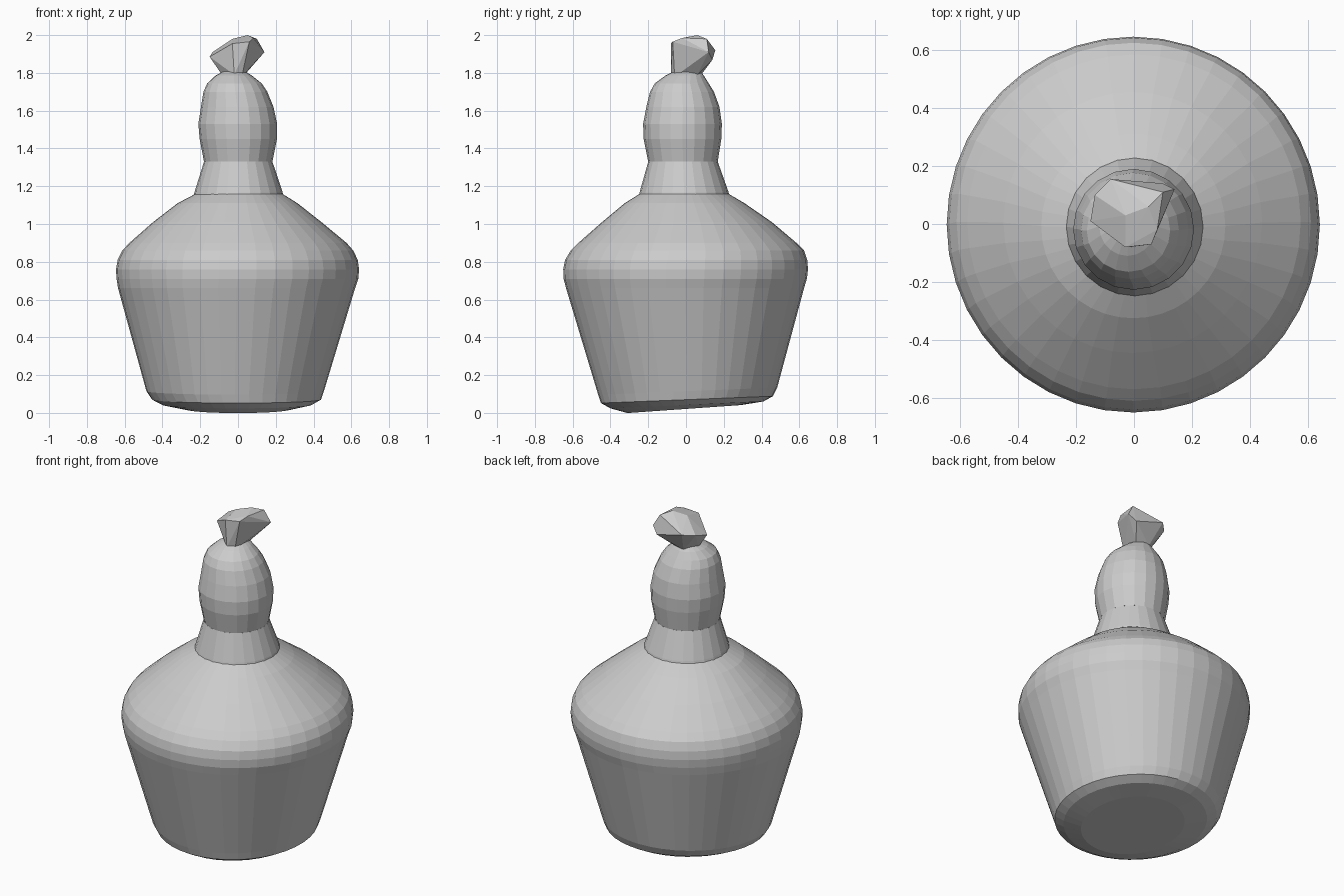
import bpy, bmesh
from math import sin, cos, pi


def loft(name, rings, sides):
    """Skin a stack of slightly irregular rings: (z, x0, x1, y0, y1, tilt)."""
    bm = bmesh.new()
    loops = []
    for z, x0, x1, y0, y1, tilt in rings:
        loop = []
        for i in range(sides):
            a = 2 * pi * i / sides
            x = (x0 + x1) / 2 + (x1 - x0) / 2 * cos(a)
            y = (y0 + y1) / 2 + (y1 - y0) / 2 * sin(a)
            loop.append(bm.verts.new((x, y, z + tilt * y)))
        loops.append(loop)
    for low, high in zip(loops, loops[1:]):
        for i in range(sides):
            j = (i + 1) % sides
            bm.faces.new((low[i], low[j], high[j], high[i]))
    bm.faces.new(loops[0][::-1])
    bm.faces.new(loops[-1])
    return finish(name, bm)


def finish(name, bm):
    bmesh.ops.recalc_face_normals(bm, faces=bm.faces)
    mesh = bpy.data.meshes.new(name)
    bm.to_mesh(mesh)
    bm.free()
    obj = bpy.data.objects.new(name, mesh)
    bpy.context.collection.objects.link(obj)
    return obj


# Bottle body, with a slanted worn base
loft("body", [
    (0.021, -0.28, 0.28, -0.31, 0.29, 0.07),
    (0.042, -0.40, 0.39, -0.40, 0.41, 0.045),
    (0.070, -0.455, 0.44, -0.45, 0.46, 0.04),
    (0.115, -0.485, 0.455, -0.465, 0.483, 0.04),
    (0.66, -0.635, 0.62, -0.635, 0.625, 0),
    (0.71, -0.643, 0.637, -0.648, 0.64, 0),
    (0.76, -0.646, 0.641, -0.65, 0.646, 0),
    (0.81, -0.637, 0.634, -0.64, 0.642, 0),
    (0.86, -0.612, 0.610, -0.61, 0.625, 0),
    (0.90, -0.575, 0.575, -0.57, 0.585, 0),
    (1.01, -0.45, 0.442, -0.445, 0.455, 0),
    (1.11, -0.32, 0.315, -0.325, 0.31, 0),
    (1.16, -0.225, 0.235, -0.245, 0.225, 0),
], 40)

# Tapered neck collar
loft("neck", [
    (1.15, -0.235, 0.24, -0.25, 0.23, 0),
    (1.17, -0.23, 0.236, -0.245, 0.225, 0),
    (1.33, -0.18, 0.182, -0.20, 0.168, 0),
], 24)

# Bulging mouth above the neck
loft("bulb", [
    (1.33, -0.18, 0.182, -0.20, 0.168, 0),
    (1.45, -0.203, 0.206, -0.224, 0.187, 0),
    (1.53, -0.21, 0.207, -0.227, 0.190, 0),
    (1.62, -0.196, 0.188, -0.21, 0.177, 0),
    (1.70, -0.183, 0.155, -0.19, 0.148, 0),
    (1.745, -0.163, 0.125, -0.165, 0.12, 0),
    (1.785, -0.12, 0.075, -0.11, 0.095, 0),
    (1.81, -0.075, 0.035, -0.06, 0.075, 0),
], 20)

# Rough faceted stopper
bm = bmesh.new()
for p in [
    (-0.15, 0.01, 1.885), (-0.135, 0.10, 1.91), (-0.08, 0.155, 1.92),
    (0.10, 0.14, 1.87), (0.14, 0.12, 1.91), (0.10, 0.11, 1.98),
    (0.06, -0.07, 1.965), (-0.03, -0.08, 1.955), (0.08, -0.02, 1.985),
    (0.05, 0.06, 2.0), (-0.03, 0.03, 1.98),
    (-0.085, 0.0, 1.79), (-0.02, -0.08, 1.79), (0.02, -0.06, 1.78),
    (0.035, 0.06, 1.79), (-0.04, 0.08, 1.79),
]:
    bm.verts.new(p)
bmesh.ops.convex_hull(bm, input=bm.verts)
finish("stopper", bm)
